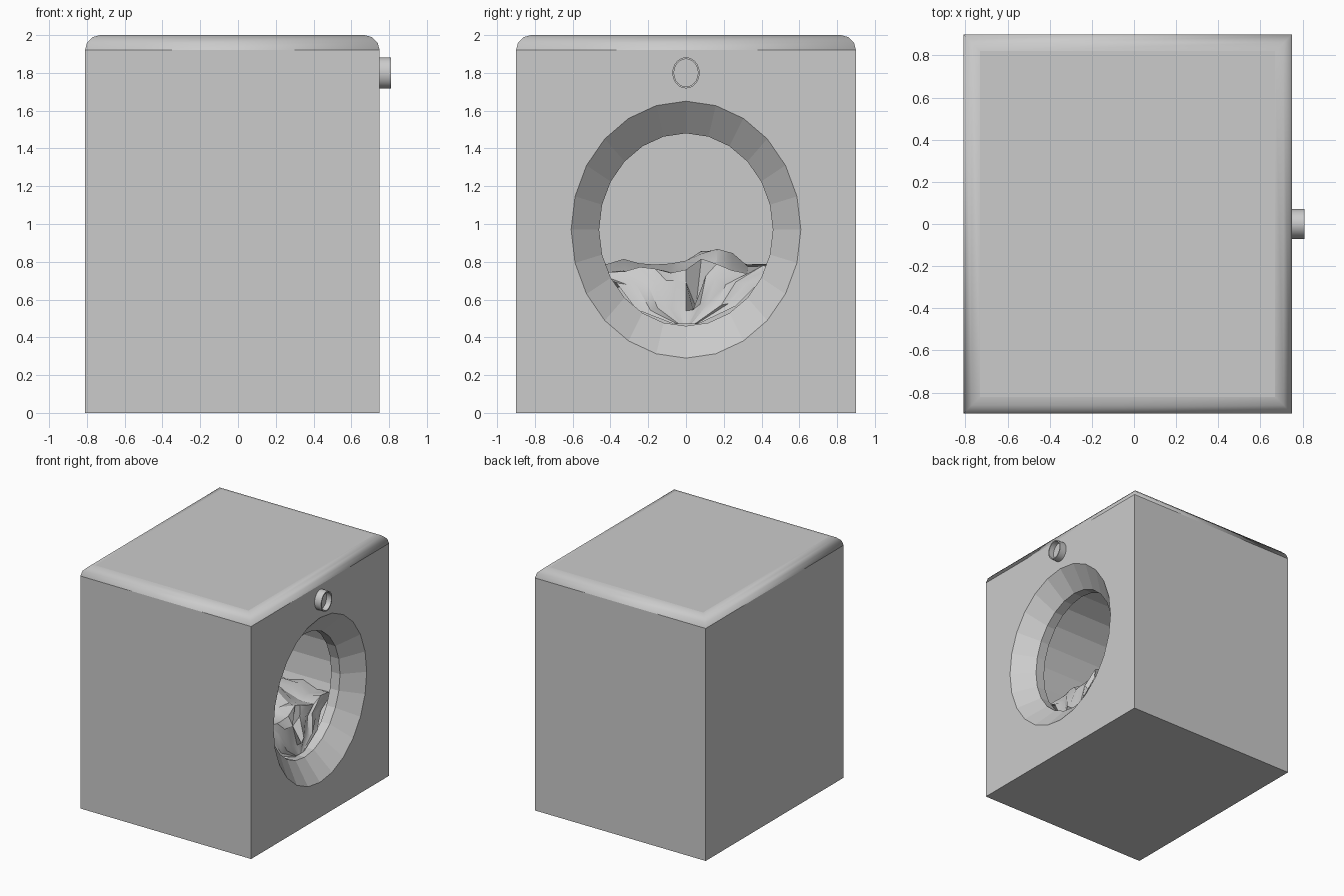
import bpy, bmesh, math, random

if "Cube" in bpy.data.objects:
    bpy.data.objects.remove(bpy.data.objects["Cube"])

random.seed(4)
CZ = 0.97      # height of the door centre
SEG = 24


def finish(name, bm):
    bmesh.ops.recalc_face_normals(bm, faces=bm.faces)
    me = bpy.data.meshes.new(name)
    bm.to_mesh(me)
    bm.free()
    ob = bpy.data.objects.new(name, me)
    bpy.context.collection.objects.link(ob)
    return ob


def turned(name, profile, cz, n):
    """Closed solid from elliptical rings (x, y radius, z radius) along x."""
    bm = bmesh.new()
    rings = []
    for x, a, b in profile:
        rings.append([bm.verts.new((x, a * math.cos(2 * math.pi * i / n),
                                    cz + b * math.sin(2 * math.pi * i / n)))
                      for i in range(n)])
    for r0, r1 in zip(rings, rings[1:]):
        for i in range(n):
            j = (i + 1) % n
            bm.faces.new((r0[i], r0[j], r1[j], r1[i]))
    bm.faces.new(rings[0])
    bm.faces.new(rings[-1])
    return finish(name, bm)


# cabinet: box with rounded top edges
bm = bmesh.new()
bmesh.ops.create_cube(bm, size=1)
for v in bm.verts:
    v.co.x = 0.75 if v.co.x > 0 else -0.81
    v.co.y *= 1.8
    v.co.z = 2 * (v.co.z + 0.5)
top = [e for e in bm.edges if all(v.co.z > 1.9 for v in e.verts)]
res = bmesh.ops.bevel(bm, geom=top, offset=0.08, segments=3, profile=0.5,
                      affect='EDGES')
for f in res['faces']:
    f.smooth = True
cabinet = finish("cabinet", bm)

# door funnel, lip and drum carved out of the cabinet
cutter = turned("drum_cutter", [(0.80, 0.661, 0.741), (0.61, 0.46, 0.51),
                                (0.53, 0.46, 0.51), (0.53, 0.60, 0.66),
                                (-0.60, 0.60, 0.66)], CZ, SEG)
cutter.hide_render = True
mod = cabinet.modifiers.new("drum", 'BOOLEAN')
mod.operation = 'DIFFERENCE'
mod.solver = 'EXACT'
mod.object = cutter
bpy.context.view_layer.objects.active = cabinet
cabinet.select_set(True)
bpy.ops.object.modifier_apply(modifier=mod.name)
bpy.data.objects.remove(cutter)

# control knob: shallow cup above the door
knob = turned("control_knob", [(0.74, 0.072, 0.082), (0.81, 0.072, 0.082),
                               (0.81, 0.063, 0.073), (0.765, 0.063, 0.073)],
              1.80, 32)

# laundry: crumpled heap lying in the drum, draped over the lip
stations = [(0.56, 0.47), (0.54, 0.56), (0.50, 0.68), (0.46, 0.76),
            (0.34, 0.75), (0.20, 0.79), (0.04, 0.76), (-0.15, 0.77),
            (-0.35, 0.72), (-0.58, 0.66)]
N = 15
bm = bmesh.new()
rows = []
for k, (x, z) in enumerate(stations):
    a, b = (0.45, 0.505) if x > 0.49 else (0.60, 0.66)
    row = []
    for i in range(N):
        t = -1 + 2 * i / (N - 1)
        y = t * a * math.sqrt(max(0.0, 1 - ((z - CZ) / b) ** 2))
        dx, dz = 0.0, 0.0
        if k > 0:
            dz = random.uniform(-0.025, 0.025)
            if k > 1:
                dz += 0.05 * math.exp(-((y - 0.12) / 0.1) ** 2)
            if 0 < abs(t) < 1:
                dx = random.uniform(-0.015, 0.015)
        if 1 < k < 5 and abs(y - 0.04) < 0.04:      # deep fold
            dx, dz = -0.10, -0.12
        if 4 < k < 7:                               # rear lump
            dz += 0.05 * math.exp(-((y - 0.16) / 0.12) ** 2)
        row.append(bm.verts.new((x + dx, y, z + dz)))
    rows.append(row)
for r0, r1 in zip(rows, rows[1:]):
    for i in range(N - 1):
        bm.faces.new((r0[i], r0[i + 1], r1[i + 1], r1[i]))
laundry = finish("laundry", bm)

# smooth shading for knob and laundry
bpy.ops.object.select_all(action='DESELECT')
for ob in (knob, laundry):
    ob.select_set(True)
bpy.context.view_layer.objects.active = knob
bpy.ops.object.shade_smooth_by_angle(angle=math.radians(32))
